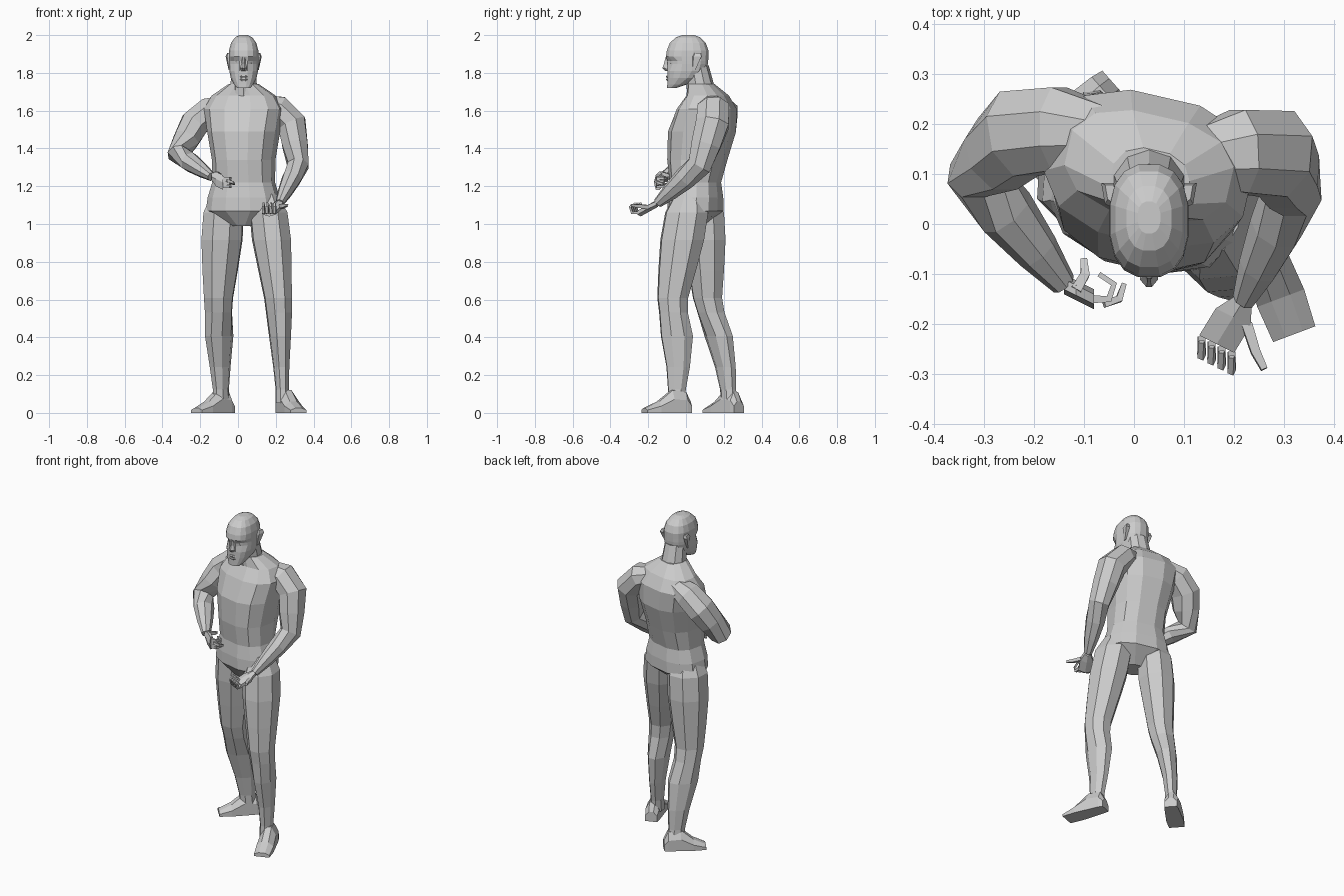
import bpy, bmesh
from math import sin, cos, pi, radians
from mathutils import Vector, Matrix

if "Cube" in bpy.data.objects:
    bpy.data.objects.remove(bpy.data.objects["Cube"])

grey_level = 0.6
grey = bpy.data.materials.new("plain grey")
grey.use_nodes = True
colour = (grey_level, grey_level, grey_level, 1)
grey.diffuse_color = colour
grey.node_tree.nodes["Principled BSDF"].inputs["Base Color"].default_value = colour

RIGHT, FORWARD, BACK, UP = Vector((1, 0, 0)), Vector((0, -1, 0)), Vector((0, 1, 0)), Vector((0, 0, 1))
head_x = 0.03


def finish(name, bm):
    bmesh.ops.recalc_face_normals(bm, faces=bm.faces)
    mesh = bpy.data.meshes.new(name)
    bm.to_mesh(mesh)
    bm.free()
    mesh.materials.append(grey)
    bpy.context.collection.objects.link(bpy.data.objects.new(name, mesh))


def skin(name, rings):
    """Bridge a sequence of equal point rings and cap both ends."""
    bm = bmesh.new()
    loops = [[bm.verts.new(point) for point in ring] for ring in rings]
    for low, high in zip(loops, loops[1:]):
        for i in range(len(low)):
            bm.faces.new((low[i - 1], low[i], high[i], high[i - 1]))
    bm.faces.new(loops[0])
    bm.faces.new(loops[-1])
    finish(name, bm)


def oval(sides, exponent=1.0):
    """Unit oval; a smaller exponent gives a boxier outline."""
    def bulge(value):
        return abs(value) ** exponent * (1 if value > 0 else -1)
    angles = [2 * pi * (i + 0.5) / sides for i in range(sides)]
    return [(bulge(cos(a)), bulge(sin(a))) for a in angles]


def column(name, sections, sides, yaw=0, exponent=1.0):
    """Stack horizontal ovals: centre, half width, half depth."""
    turn = Matrix.Rotation(radians(yaw), 3, "Z")
    skin(name, [[centre + turn @ Vector((width * u, depth * v, 0)) for u, v in oval(sides, exponent)]
                for centre, width, depth in sections])


def limb(name, points, widths, ref, sides=8, flatness=1.0):
    """Sweep an oval square to a path of points."""
    rings = []
    for i, (point, width) in enumerate(zip(points, widths)):
        along = (points[min(i + 1, len(points) - 1)] - points[max(i - 1, 0)]).normalized()
        side = along.cross(ref).normalized()
        across = side.cross(along)
        rings.append([point + (side * u + across * v * flatness) * width for u, v in oval(sides)])
    skin(name, rings)


# Torso, turned so the right shoulder sits back
torso = ((.03, .99, .06, .06), (.05, 1.07, .2, .14), (.05, 1.14, .19, .14), (.05, 1.22, .165, .13),
         (.06, 1.34, .165, .155), (.085, 1.49, .19, .175), (.11, 1.61, .21, .15), (.115, 1.68, .17, .105),
         (.08, 1.74, .08, .07))
column("torso", [(Vector((head_x, y, z)), width, depth) for y, z, width, depth in torso], 12, -13, 0.8)

neck_base, neck_top = Vector((head_x, .09, 1.66)), Vector((head_x, .055, 1.84))
column("neck", [(neck_base.lerp(neck_top, t), .08 - .015 * t, .08 - .015 * t) for t in (0, .4, 1)], 10)


# Arms: collar, cap, shoulder, elbow and wrist, with muscle between the joints
def arm(label, collar, cap, shoulder, elbow, wrist):
    points = [collar, cap, shoulder, shoulder.lerp(elbow, .5), elbow,
              elbow.lerp(wrist, .35), elbow.lerp(wrist, .7), wrist]
    limb(label + "_arm", points, (.05, .078, .082, .073, .06, .053, .04, .023), BACK, flatness=1.15)


left_wrist, right_wrist = Vector((.22, -.15, 1.11)), Vector((-.14, -.12, 1.25))
arm("left", Vector((.11, .13, 1.64)), Vector((.21, .145, 1.61)), Vector((.285, .14, 1.53)),
    Vector((.318, .07, 1.31)), left_wrist)
arm("right", Vector((-.05, .18, 1.64)), Vector((-.15, .19, 1.6)), Vector((-.23, .18, 1.53)),
    Vector((-.315, .1, 1.37)), right_wrist)


# Hands: a palm, curled fingers in a row, and a thumb
def hand(label, wrist, knuckles, spread, reach, curl, thumb):
    side = spread.normalized()
    palm = []
    for t, width in ((0, .02), (.4, .045), (1, .045)):
        centre = wrist.lerp(knuckles, t)
        palm.append([centre + side * u * width + curl * v * .02 for u, v in oval(6)])
    skin(label + "_palm", palm)
    for i, finger in enumerate(("little", "ring", "middle", "index")):
        root = knuckles + spread * (i - 1.5)
        points = [root, root + reach * .03, root + reach * .04 + curl * .03, root + reach * .01 + curl * .05]
        limb(label + "_" + finger + "_finger", points, (.011, .01, .009, .007), spread, 4)
    base = wrist.lerp(knuckles, .4) + side * .03
    middle = base.lerp(thumb, .5) + reach * .01
    limb(label + "_thumb", [base, middle, thumb], (.015, .013, .009), spread, 4)


hand("left", left_wrist, Vector((.165, -.24, 1.06)), Vector((.02, -.01, 0)), FORWARD, UP,
     Vector((.26, -.29, 1.1)))
hand("right", right_wrist, Vector((-.08, -.15, 1.22)), Vector((0, 0, .015)), RIGHT, BACK,
     Vector((-.1, -.07, 1.25)))
right_index = [Vector((-.06, -.16, 1.23)), Vector((-.03, -.15, 1.22)), Vector((-.02, -.12, 1.21))]
limb("right_index_tip", right_index, (.01, .01, .007), UP, 4)

# Legs share one muscle profile, bend at the knee and turn with the foot
leg_profile = ((0, .06, .08), (.17, .105, .12), (.42, .108, .122), (.7, .092, .105), (.95, .077, .086),
               (1.1, .072, .08), (1.36, .06, .09), (1.7, .044, .066), (1.95, .036, .05), (2.1, .04, .05))


def leg(label, hip, knee, ankle, yaw):
    sections = []
    for t, width, depth in leg_profile:
        if t < 1:
            centre = hip.lerp(knee, t)
        else:
            calf = BACK * .02 * sin(pi * (t - 1))
            centre = knee.lerp(ankle, t - 1) + calf
        sections.append((centre, width, depth))
    column(label + "_leg", sections, 8, yaw)


leg("left", Vector((.15, .02, 1.16)), Vector((.215, -.075, .58)), Vector((.235, -.05, .1)), 5)
leg("right", Vector((-.07, .09, 1.16)), Vector((-.105, .115, .58)), Vector((-.09, .225, .1)), -45)


# Feet: wedge sections from heel to toe
def foot(label, heel, toe):
    side = (toe - heel).normalized().cross(UP)
    rings = []
    for t, width, height in ((0, .035, .06), (.1, .04, .11), (.4, .045, .12), (.7, .05, .06), (1, .045, .025)):
        half = [(width, 0), (width, height * .6), (width * .4, height)]
        outline = half + [(-u, v) for u, v in reversed(half)]
        rings.append([heel.lerp(toe, t) + side * u + UP * v for u, v in outline])
    skin(label + "_foot", rings)


foot("left", Vector((.23, .02, 0)), Vector((.32, -.22, 0)))
foot("right", Vector((-.04, .28, 0)), Vector((-.22, .12, 0)))

# Head: a tapering jaw below a domed skull, with pushed-in eye sockets
levels = []
for t in (1, .9, .7, .5, .3, .2, .08):
    levels.append((1.9 - .18 * t, .08 * (1 - .55 * t ** 4), -.1 if t > .1 else -.108, .12 - .17 * t ** 3.5))
for angle in (10, 35, 60, 78):
    dome = cos(radians(angle)) ** .8
    levels.append((1.9 + .102 * sin(radians(angle)), .08 * dome, .015 - .12 * dome, .015 + .107 * dome))
rings = []
for z, width, front, back in levels:
    is_eye_level = 1.84 < z < 1.87
    ring = []
    for u, v in oval(16, 0.8):
        socket = .014 if is_eye_level and v < -.6 and abs(u) > .3 else 0
        y = (front + back) / 2 + (back - front) / 2 * v + socket
        ring.append(Vector((head_x + width * u, y, z)))
    rings.append(ring)
skin("head", rings)

# Nose
rings = []
for z, width, tip in ((1.81, .014, -.11), (1.825, .018, -.126), (1.85, .01, -.116), (1.885, .012, -.108)):
    rings.append([Vector((head_x + width * u, y, z))
                  for u, y in ((-1, -.08), (-1, tip + .015), (-.3, tip), (.3, tip), (1, tip + .015), (1, -.08))])
skin("nose", rings)

# Lips
for label, z in (("lower", 1.765), ("upper", 1.78)):
    centre = Vector((head_x, -.09, z))
    column(label + "_lip", [(centre + UP * rise, size, size * .7)
                            for rise, size in ((-.007, .018), (0, .025), (.006, .02))], 8)

# Eyes and ears
for label, sign in (("left", 1), ("right", -1)):
    bm = bmesh.new()
    eye = Vector((head_x + sign * .032, -.074, 1.857))
    bmesh.ops.create_icosphere(bm, subdivisions=1, radius=.013, matrix=Matrix.Translation(eye))
    finish(label + "_eye", bm)
    rings = []
    for t, size in ((0, .01), (.4, .018), (.8, .026), (1, .018)):
        root = Vector((head_x + sign * .07, .04 + .02 * t, 1.815 + .09 * t))
        flare = RIGHT * sign * size * .7
        rings.append([root + FORWARD * size, root + FORWARD * size * .6 + flare,
                      root + BACK * size + flare * 1.4, root + BACK * size])
    skin(label + "_ear", rings)
